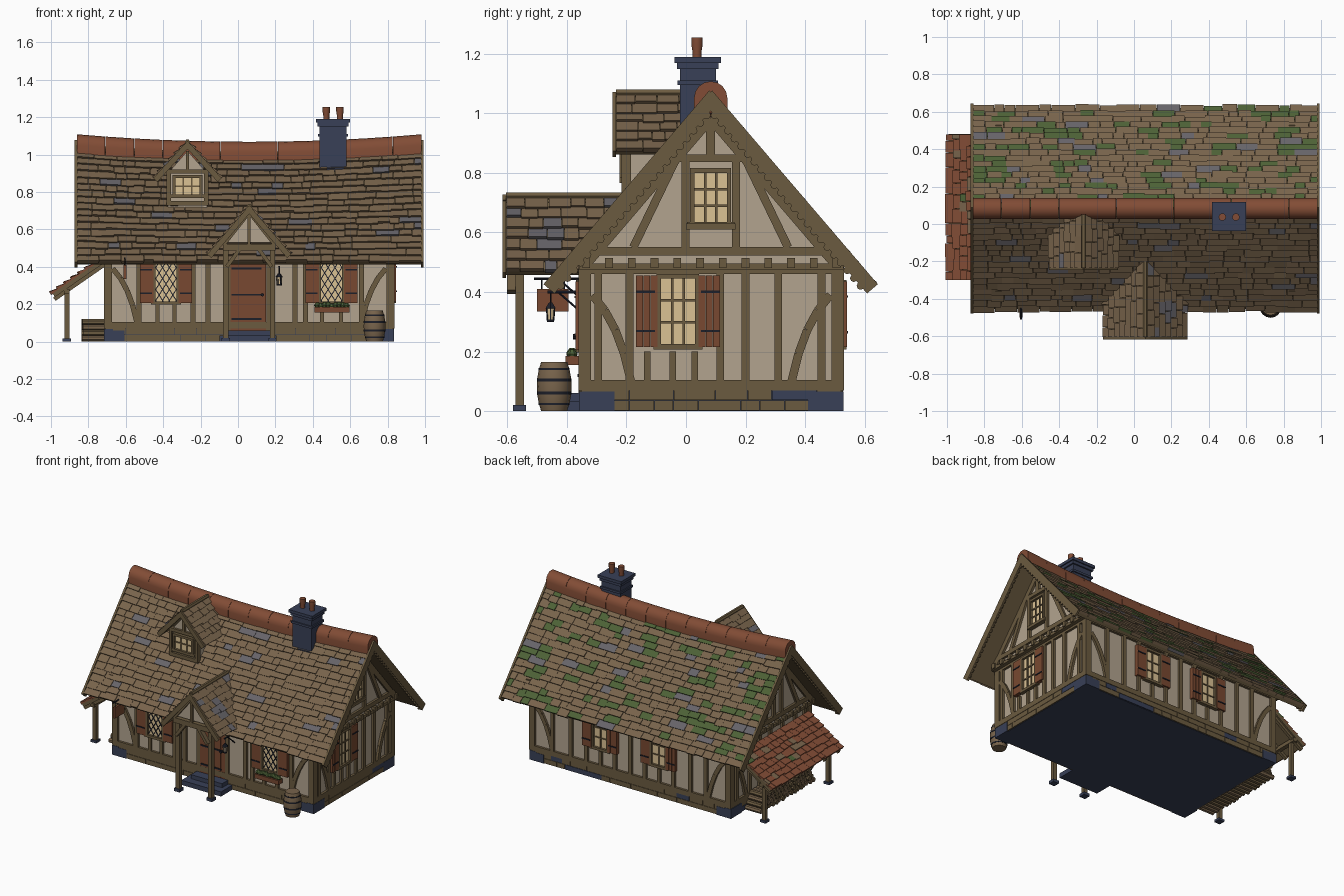
import bpy, bmesh, math, random
from mathutils import Vector as V

if "Cube" in bpy.data.objects:
    bpy.data.objects.remove(bpy.data.objects["Cube"])

random.seed(4)
SRGB = {"shingle_brown": (.47, .39, .295), "slate_grey": (.40, .39, .41), "moss_green": (.30, .38, .21),
        "terracotta": (.51, .30, .21), "blue_stone": (.22, .25, .34), "plaster": (.70, .64, .56),
        "timber": (.42, .355, .25), "iron": (.11, .12, .16), "window_glow": (.86, .76, .58),
        "red_wood": (.47, .285, .19)}
NAMES = list(SRGB)
MATS = []
for n, c in SRGB.items():
    m = bpy.data.materials.new(n)
    m.diffuse_color = tuple(((v + .055) / 1.055) ** 2.4 for v in c) + (1,)
    m.use_nodes = True
    m.node_tree.nodes["Principled BSDF"].inputs["Base Color"].default_value = m.diffuse_color
    MATS.append(m)
parts = {}
X, Y, Z = V((1, 0, 0)), V((0, 1, 0)), V((0, 0, 1))


def loft(part, mat, rings):
    if part not in parts:
        parts[part] = bmesh.new()
    bm = parts[part]
    vs = [[bm.verts.new(p) for p in r] for r in rings]
    n = len(vs[0])
    fs = [bm.faces.new((a[i], a[(i + 1) % n], b[(i + 1) % n], b[i]))
          for a, b in zip(vs, vs[1:]) for i in range(n)]
    fs += [bm.faces.new(vs[0]), bm.faces.new(vs[-1])]
    for f in fs:
        f.material_index = NAMES.index(mat)


def box(part, mat, lo, hi):
    a, b = [min(p) for p in zip(lo, hi)], [max(p) for p in zip(lo, hi)]
    loft(part, mat, [[(a[0], a[1], z), (b[0], a[1], z), (b[0], b[1], z), (a[0], b[1], z)] for z in (a[2], b[2])])


def beam(part, mat, a, b, w, d, n):
    a, b = V(a), V(b)
    s, n = (b - a).cross(n).normalized() * w / 2, n.normalized() * d / 2
    loft(part, mat, [[p - s - n, p + s - n, p + s + n, p - s + n] for p in (a, b)])


def tube(part, mat, a, b, radii, n=10):
    a, b = V(a), V(b)
    q = (b - a).to_track_quat('Z', 'Y')
    loft(part, mat, [[a.lerp(b, i / (len(radii) - 1)) + q @ V((r * math.cos(k * math.tau / n),
         r * math.sin(k * math.tau / n), 0)) for k in range(n)] for i, r in enumerate(radii)])


# Wall planes: origin, horizontal axis, outward normal
WALL = {"front": (V((0, -.345, 0)), X, -Y), "back": (V((0, .515, 0)), X, Y),
        "right": (V((.82, 0, 0)), Y, X), "left": (V((-.7, 0, 0)), Y, -X),
        "right_gable": (V((.845, 0, 0)), Y, X), "left_gable": (V((-.725, 0, 0)), Y, -X),
        "dormer": (V((-.27, -.2, 0)), X, -Y), "porch": (V((.06, -.585, 0)), X, -Y)}


def on(w, u, z, out=0):
    o, a, n = WALL[w]
    return o + a * u + Z * z + n * out


def stud(w, u0, z0, u1, z1, width=.03):
    beam(w + "_timbers", "timber", on(w, u0, z0), on(w, u1, z1), width, .032, WALL[w][2])


def brace(w, p0, p1, p2):
    pts = [[(1 - t) ** 2 * a + 2 * t * (1 - t) * b + t * t * c for a, b, c in zip(p0, p1, p2)]
           for t in (0, .25, .5, .75, 1)]
    for a, b in zip(pts, pts[1:]):
        stud(w, *a, *b, .028)


def plate(part, mat, w, u0, z0, u1, z1, out):
    box(part, mat, on(w, u0, z0, -.01), on(w, u1, z1, out))


def window(w, u, z0, wd, h, panes=(3, 3), lattice=False, shutters=True):
    name, l, r, z1, n = w + "_window", u - wd / 2, u + wd / 2, z0 + h, WALL[w][2]
    plate(name, "window_glow", w, l, z0, r, z1, .008)
    if lattice:
        k, c = 1.6, -h / 1.6 + wd / 6
        while c < wd:
            a, b = max(0, c), min(wd, c + h / k)
            for s, e in ((1, l), (-1, r)):
                beam(name, "iron", on(w, e + s * a, z0 + k * (a - c), .009), on(w, e + s * b, z0 + k * (b - c), .009), .005, .006, n)
            c += wd / 3
    else:
        for i in range(1, panes[0]):
            t = l + wd * i / panes[0]
            plate(name, "timber", w, t - .004, z0, t + .004, z1, .014)
        for i in range(1, panes[1]):
            t = z0 + h * i / panes[1]
            plate(name, "timber", w, l, t - .004, r, t + .004, .014)
    for a, b, c, d in ((l - .014, z0, l, z1), (r, z0, r + .014, z1), (l - .014, z1, r + .014, z1 + .016),
                       (l - .025, z0 - .018, r + .025, z0)):
        plate(name, "timber", w, a, b, c, d, .024)
    if shutters:
        for s, e in ((-1, l - .012), (1, r + .012)):
            for i in range(3):
                plate(w + "_shutters", "red_wood", w, e + s * i * .024, z0 - .01, e + s * (i * .024 + .023), z1 + .01, .026)
            for t in (.2, .8):
                plate(w + "_shutters", "iron", w, e + s * .008, z0 + h * t - .004, e + s * .07, z0 + h * t + .004, .03)


# Tiled slopes: fn(u, t, lift) gives a point on the slope
def plane(o, u, v):
    o, u, v = V(o), V(u), V(v)
    n = u.cross(v).normalized()
    n = n if n.z > 0 else -n
    return lambda a, t, l: o + u * a + v * t + n * l


def tiles(part, fn, u0, u1, rows, colours, weights, wmin=.05, wmax=.13, segs=1):
    for i in range(segs):
        a, b = (u0 + (u1 - u0) * k / segs for k in (i, i + 1))
        loft(part, "timber", [[fn(u, 0, -.02), fn(u, 1, -.02), fn(u, 1, .002), fn(u, 0, .002)] for u in (a, b)])
    for r in range(rows):
        u = u0
        while u < u1 - .005:
            e = u + random.uniform(wmin, wmax)
            e = u1 if e > u1 - wmin * .6 else e
            t0, t1 = (r - random.uniform(0, .25)) / rows, min(1, (r + 1.1) / rows)
            h = random.uniform(.017, .023)
            loft(part, random.choices(colours, weights)[0],
                 [[fn(x, t0, 0), fn(x, t1, 0), fn(x, t1, .007), fn(x, t0, h)] for x in (u + .001, e - .001)])
            u = e


def sag(x):
    return .04 * (1 - ((x - .06) / .92) ** 2)


def main_slope(s):
    return lambda x, t, l: V((x, .083 + s * (.535 * (1 - t) + .76 * l), .425 + (.625 - sag(x)) * t + .65 * l))


# Foundation, coursed stones and corner blocks
box("foundation", "blue_stone", (-.705, -.35, 0), (.825, .52, .07))
for w, u0, u1 in (("front", -.71, .83), ("back", -.71, .83), ("right", -.35, .52), ("left", -.35, .52)):
    for z in (.002, .037):
        u = u0
        while u < u1:
            e = min(u1, u + random.uniform(.06, .16))
            plate("foundation_stones", random.choices(["timber", "blue_stone"], [9, 1])[0], w, u + .001, z, e - .001, z + .033, .013)
            u = e
for x, s in ((-.717, 1), (.835, -1)):
    for y, q in ((-.36, 1), (.53, -1)):
        box("corner_blocks", "blue_stone", (x, y, 0), (x + s * .11, y + q * .06, .06))
        box("corner_blocks", "blue_stone", (x, y, 0), (x + s * .05, y + q * .12, .066))

# Plaster walls and jettied gables
loft("plaster_walls", "plaster", [[(x, -.345, .07), (x, .515, .07), (x, .515, .49), (x, .085, .95), (x, -.345, .49)] for x in (-.7, .82)])
for x0, x1 in ((.8, .845), (-.68, -.725)):
    loft("plaster_gables", "plaster", [[(x, -.345, .49), (x, .515, .49), (x, .085, .99)] for x in (x0, x1)])

# Timber frame
FRAME = {"front": (-.7, .82, [-.53, -.24, -.16, .305, .36, .66], [-.43, -.34, .45, .55]),
         "back": (-.7, .82, [-.52, -.4, -.27, -.05, .06, .18, .4, .52, .66], [-.16, .29]),
         "right": (-.345, .515, [-.295, -.19, .115, .2, .31, .455], [-.13, -.045, .03]),
         "left": (-.345, .515, [-.295, -.19, -.05, .085, .2, .31, .455], [])}
for w, (a, b, full, short) in FRAME.items():
    stud(w, a - .015, .087, b + .015, .087, .035)
    stud(w, a, .475, b, .475, .03)
    for u in (a + .005, b - .005):
        stud(w, u, .07, u, .49, .042)
    for u in full:
        stud(w, u, .1, u, .47, .026)
    for u in short:
        stud(w, u, .1, u, .2, .022)
    brace(w, (a + .03, .39), (a + .12, .3), (a + .16, .1))
    brace(w, (b - .03, .39), (b - .12, .3), (b - .16, .1))
for w in ("right_gable", "left_gable"):
    stud(w, -.36, .537, .53, .537, .03)
    stud(w, -.36, .485, .53, .485, .02)
    stud(w, -.06, .85, .23, .85, .025)
    stud(w, .083, .86, .083, .98, .03)
    for s in (-1, 1):
        c = .083
        stud(w, c + s * .415, .50, c, .985, .035)
        stud(w, c + s * .085, .54, c + s * .085, .84, .026)
        stud(w, c + s * .26, .55, c + s * .12, .84, .028)
    for i in range(12):
        u = -.335 + i * .0764
        plate("joist_ends", "timber", w, u - .013, .48, u + .013, .515, .025)
stud("left_gable", .083, .55, .083, .84, .026)

# Windows
window("front", -.385, .215, .11, .21, lattice=True)
window("front", .5, .215, .11, .21, lattice=True)
window("back", .29, .225, .1, .2, (2, 3))
window("back", -.16, .225, .1, .2, (2, 3))
window("right", -.027, .225, .115, .22)
window("right_gable", .083, .635, .11, .165, shutters=False)
plate("right_gable_window", "timber", "right_gable", 0, .61, .166, .63, .03)

# Main roof, ridge and bargeboards
tiles("front_roof", main_slope(-1), -.86, .98, 18, ["shingle_brown", "slate_grey"], [93, 7], segs=10)
tiles("back_roof", main_slope(1), -.86, .98, 18, ["shingle_brown", "moss_green", "slate_grey"], [62, 28, 10], segs=10)
ARC = [(-.056, -.05)] + [(-.056 * math.cos(k * math.pi / 8), .056 * math.sin(k * math.pi / 8)) for k in range(9)] + [(.056, -.05)]
for i in range(12):
    xs = [-.862 + 1.844 * k / 12 for k in (i, i + .99)]
    loft("ridge_tiles", "terracotta", [[(x, .083 + y, 1.052 - sag(x) + z) for y, z in ARC] for x in xs])
for x in (-.866, .986):
    for s in (-1, 1):
        f = main_slope(s)
        beam("bargeboards", "timber", f(x, -.02, -.003), f(x, 1.02, -.003), .048, .014, X)
        for i in range(24):
            p = f(x, (i + .5) / 24, -.027)
            tube("bargeboard_scallops", "timber", p - X * .005, p + X * .005, (.013, .013), 8)


# Small gabled roofs over the porch and dormer
def gable_roof(part, x, y0, y1, half, eave, ridge, rows):
    for s in (-1, 1):
        f = plane((x + s * half, 0, eave), Y, (-s * half, 0, ridge - eave))
        tiles(part, f, y0, y1, rows, ["shingle_brown", "slate_grey"], [93, 7], .04, .09)
        beam(part + "_boards", "timber", f(y0 - .006, -.04, -.006), f(y0 - .006, 1.03, -.006), .03, .012, Y)
    tube(part + "_boards", "timber", (x, y0, ridge + .008), (x, y1, ridge + .008), (.014, .014), 6)


gable_roof("porch_roof", .06, -.605, -.2, .21, .47, .715, 7)
gable_roof("dormer_roof", -.27, -.235, .05, .17, .875, 1.06, 6)
loft("porch_gable", "plaster", [[(-.07, y, .53), (.19, y, .53), (.06, y, .685)] for y in (-.585, -.56)])
stud("porch", -.14, .505, .14, .505, .035)
stud("porch", 0, .52, 0, .68, .016)
for s in (-1, 1):
    x = .06 + s * .125
    stud("porch", s * .135, .52, 0, .69, .02)
    stud("porch", s * .12, .40, s * .05, .495, .02)
    box("porch_posts", "timber", (x - .014, -.573, .02), (x + .014, -.545, .5))
    box("porch_posts", "timber", (x - .014, -.573, .47), (x + .014, -.34, .5))
    box("post_bases", "blue_stone", (x - .022, -.581, 0), (x + .022, -.537, .02))

# Dormer
loft("dormer_walls", "plaster", [[(-.375, y, .69), (-.165, y, .69), (-.165, y, .9), (-.27, y, 1.02), (-.375, y, .9)] for y in (-.2, 0)])
window("dormer", 0, .785, .13, .09, (3, 2), shutters=False)
stud("dormer", -.11, .74, .11, .74, .025)
stud("dormer", -.11, .91, .11, .91, .022)
stud("dormer", 0, .91, 0, 1.02, .018)
for s in (-1, 1):
    stud("dormer", s * .1, .73, s * .1, .91, .022)

# Door and steps
for i in range(6):
    plate("door", "red_wood", "front", -.04 + i * .032, .06, -.009 + i * .032, .435, .015)
for z in (.12, .25, .39):
    plate("door_hinges", "iron", "front", -.035, z - .005, .125, z + .005, .02)
tube("door_handle", "iron", (.13, -.362, .25), (.13, -.38, .25), (.009, .009), 8)
for u in (-.053, .165):
    stud("front", u, .06, u, .46, .026)
stud("front", -.06, .45, .18, .45, .026)
box("steps", "blue_stone", (-.1, -.48, 0), (.205, -.34, .032))
box("steps", "blue_stone", (-.065, -.425, 0), (.175, -.34, .06))

# Chimney and pots
for z0, z1, g in ((.86, 1.17, 0), (1.095, 1.11, .008), (1.15, 1.172, .01), (1.17, 1.19, .018)):
    box("chimney", "blue_stone", (.435 - g, -.02 - g, z0), (.58 + g, .1 + g, z1))
for x in (.472, .545):
    tube("chimney_pots", "terracotta", (x, .037, 1.185), (x, .037, 1.255), (.016, .016, .02, .02), 10)

# Lean-to with woodpile
lean = plane((-.99, 0, .255), Y, (.26, 0, .18))
tiles("lean_to_roof", lean, -.3, .48, 7, ["terracotta", "shingle_brown", "moss_green"], [86, 10, 4], .04, .08)
for i in range(6):
    y = -.28 + i * .148
    beam("lean_to_rafters", "timber", lean(y, -.03, -.028), lean(y, 1, -.028), .022, .02, Y)
box("lean_to_posts", "timber", (-.93, -.3, .255), (-.9, .48, .28))
for y in (-.26, .44):
    box("lean_to_posts", "timber", (-.928, y - .013, .015), (-.902, y + .013, .265))
    box("post_bases", "blue_stone", (-.937, y - .022, 0), (-.893, y + .022, .016))
for r in range(4):
    for i in range(18 - r):
        y, z = -.22 + i * .034 + r * .017, .017 + r * .029
        tube("woodpile", random.choice(["timber", "shingle_brown"]), (-.83 + random.uniform(-.008, .008), y, z), (-.715, y, z), (.0165, .0165), 7)

# Barrel
R = (.044, .052, .057, .058, .057, .052, .044)
tube("barrel", "shingle_brown", (.73, -.443, 0), (.73, -.443, .165), R, 16)
for z, r in ((.025, .052), (.06, .0585), (.105, .0585), (.14, .052)):
    tube("barrel_hoops", "iron", (.73, -.443, z - .005), (.73, -.443, z + .005), (r, r), 16)

# Flower box
box("flower_box", "red_wood", (.41, -.405, .155), (.595, -.36, .185))
for i in range(9):
    p = V((.425 + i * .0195, -.383, .185 + random.uniform(0, .01)))
    tube("flower_box_leaves", "moss_green", p - Z * .012, p + Z * .018, (.01, .019, .008), 7)

# Hanging sign and lantern on iron brackets
for x, y, z in ((-.605, -.51, .445), (.22, -.465, .4)):
    tube("iron_brackets", "iron", (x, -.345, z), (x, y, z), (.005, .005), 6)
    tube("iron_brackets", "iron", (x, -.35, z - .07), (x, -.43, z), (.004, .004), 6)
box("hanging_sign", "red_wood", (-.613, -.5, .335), (-.597, -.395, .41))
for y in (-.485, -.41):
    tube("iron_brackets", "iron", (-.605, y, .405), (-.605, y, .445), (.003, .003), 6)
tube("iron_brackets", "iron", (.22, -.455, .36), (.22, -.455, .4), (.003, .003), 6)
tube("lantern", "iron", (.22, -.455, .345), (.22, -.455, .365), (.02, .006), 6)
tube("lantern", "window_glow", (.22, -.455, .308), (.22, -.455, .345), (.012, .015), 6)
tube("lantern", "iron", (.22, -.455, .3), (.22, -.455, .308), (.014, .014), 6)
for k in range(6):
    d = V((math.cos(k * math.tau / 6), math.sin(k * math.tau / 6), 0))
    beam("lantern", "iron", V((.22, -.455, .305)) + d * .012, V((.22, -.455, .347)) + d * .015, .004, .004, d)

# Turn every part into an object
SMOOTH = ("barrel", "barrel_hoops", "ridge_tiles", "chimney_pots", "flower_box_leaves", "iron_brackets")
for name, bm in parts.items():
    bmesh.ops.recalc_face_normals(bm, faces=bm.faces)
    me = bpy.data.meshes.new(name)
    for m in MATS:
        me.materials.append(m)
    bm.to_mesh(me)
    bm.free()
    bpy.context.collection.objects.link(bpy.data.objects.new(name, me))
    if name in SMOOTH:
        me.shade_smooth()
        me.set_sharp_from_angle(angle=math.radians(40))
